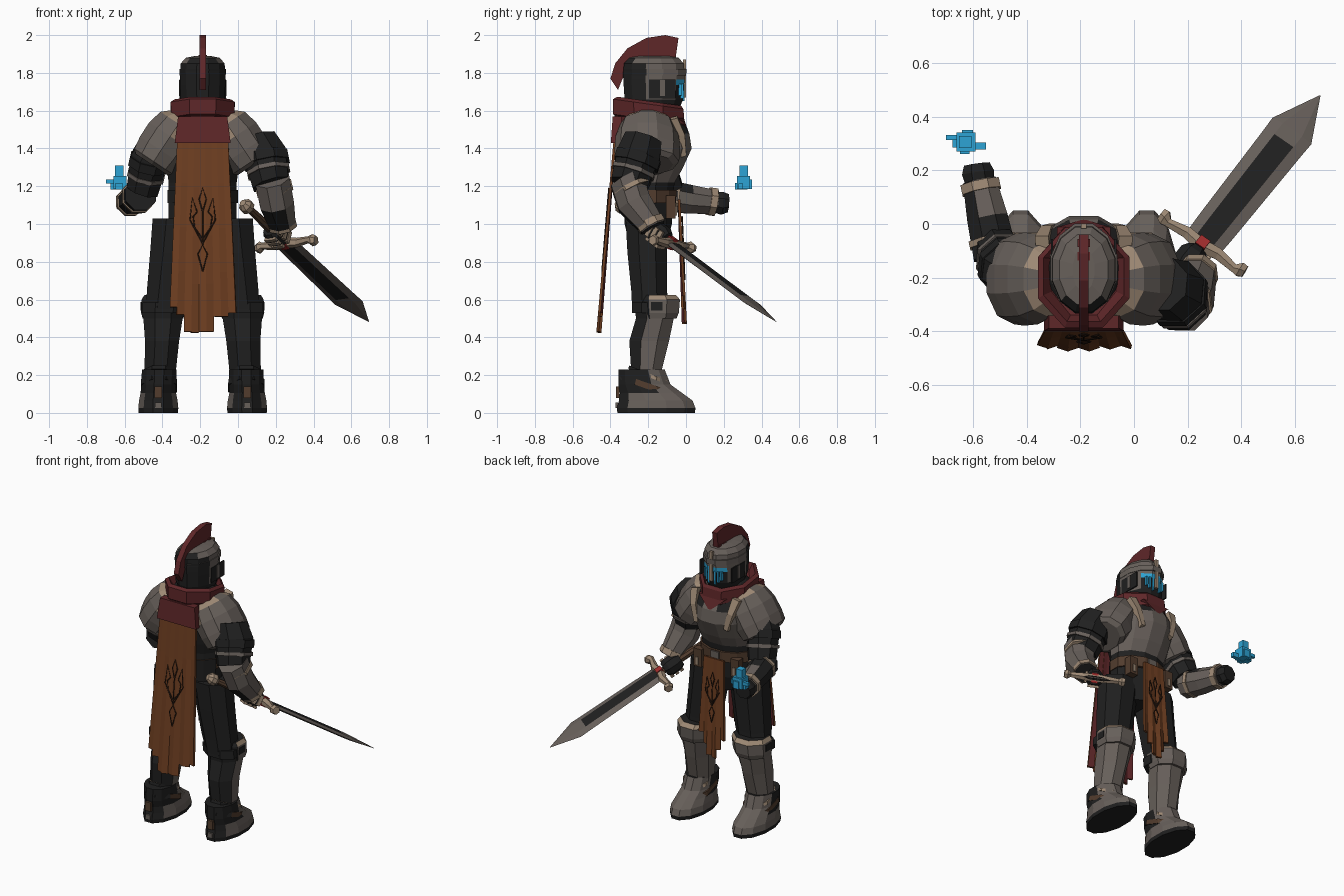
import bpy, bmesh, math
from mathutils import Vector, Matrix

cube = bpy.data.objects.get("Cube")
if cube:
    bpy.data.objects.remove(cube)

PALETTE = {
    "black": (.014, .014, .014), "steel": (.135, .115, .102), "bone": (.34, .25, .175),
    "cloth_brown": (.155, .048, .015), "leather": (.085, .046, .027), "dark_red": (.113, .02, .022),
    "glow_blue": (.026, .37, .66), "gem_red": (.36, .026, .026), "ink": (.026, .012, .007)}
MATS = {}
for key, rgb in PALETTE.items():
    m = bpy.data.materials.new(key)
    m.use_nodes = True
    m.diffuse_color = (*rgb, 1)
    m.node_tree.nodes["Principled BSDF"].inputs["Base Color"].default_value = (*rgb, 1)
    MATS[key] = m

CX = -.187                       # body centre line
SIDES = (("left", 1), ("right", -1))


def finish(name, bm, rule, matrix=None):
    """Turn a bmesh into an object; rule is a colour or a function of normal and centre."""
    bmesh.ops.recalc_face_normals(bm, faces=bm.faces)
    bm.normal_update()
    me = bpy.data.meshes.new(name)
    used = []
    for f in bm.faces:
        key = rule if isinstance(rule, str) else rule(f.normal, f.calc_center_median())
        if key not in used:
            used.append(key)
            me.materials.append(MATS[key])
        f.material_index = used.index(key)
    bm.to_mesh(me)
    bm.free()
    ob = bpy.data.objects.new(name, me)
    if matrix:
        ob.matrix_world = matrix
    bpy.context.collection.objects.link(ob)


def skin(name, rings, rule, matrix=None):
    bm = bmesh.new()
    rows = [[bm.verts.new(p) for p in ring] for ring in rings]
    n = len(rows[0])
    for a, b in zip(rows, rows[1:]):
        for i in range(n):
            bm.faces.new((a[i], a[(i + 1) % n], b[(i + 1) % n], b[i]))
    bm.faces.new(rows[0])
    bm.faces.new(rows[-1])
    finish(name, bm, rule, matrix)


def loft(name, rings, rule, axis=(0, 0, 1), sides=8, matrix=None):
    """Rings are (x, y, z, radius across, radius deep), square to the axis."""
    d = Vector(axis).normalized()
    u = (Vector((0, 0, 1)) if abs(d.y) > .8 else Vector((0, 1, 0))).cross(d).normalized()
    v = d.cross(u)
    k = 1 / math.cos(math.pi / sides)
    angles = [(i + .5) * math.tau / sides for i in range(sides)]
    skin(name, [[Vector((x, y, z)) + u * (ra * k * math.cos(t)) + v * (rb * k * math.sin(t))
                 for t in angles] for x, y, z, ra, rb in rings], rule, matrix)


def limb(name, pts, rule, sides=8, matrix=None):
    axis = Vector(pts[-1][:3]) - Vector(pts[0][:3])
    loft(name, [(*p, p[3]) for p in pts], rule, axis, sides, matrix)


def band(name, a, b, t, r, width, colour):
    """Ring around a limb, at fraction t of the way from a to b."""
    a, b = Vector(a[:3]), Vector(b[:3])
    p, d = a.lerp(b, t), (b - a).normalized() * width / 2
    limb(name, [(*(p - d), r), (*(p + d), r)], colour)


def box(name, loc, size, colour, matrix=None):
    bm = bmesh.new()
    bmesh.ops.create_cube(bm, size=1, matrix=Matrix.Translation(loc) @ Matrix.Diagonal((*size, 1)))
    finish(name, bm, colour, matrix)


def fronted(colour):             # coloured in front, dark behind
    return lambda n, c: "black" if n.y < -.3 else colour


# Legs
for side, s in SIDES:
    def leg(rows):
        return [(CX + s * o, y, z, ra, rb) for o, y, z, ra, rb in rows]
    loft(side + "_thigh", leg([(.2, -.19, .55, .1, .095), (.185, -.195, .65, .11, .095),
         (.16, -.205, .85, .118, .105), (.14, -.21, 1.03, .125, .11)]), "black")
    loft(side + "_shin", leg([(.225, -.21, .15, .08, .08), (.225, -.21, .22, .083, .08),
         (.215, -.195, .38, .09, .105), (.21, -.165, .5, .104, .1), (.21, -.17, .56, .106, .1)]),
         fronted("steel"))
    loft(side + "_knee_guard", leg([(.21, -.15, .5, .108, .1), (.21, -.15, .53, .116, .112),
         (.205, -.15, .6, .118, .118), (.2, -.155, .625, .108, .1)]),
         lambda n, c: "black" if n.y < -.3 or n.z > .8 else "bone" if c.z > .605 else "steel")
    loft(side + "_knee_strap", leg([(.205, -.2, .53, .116, .085), (.2, -.2, .585, .118, .085)]), "black")
    box(side + "_knee_patch", (CX + s * .324, -.155, .565), (.008, .06, .045), "black")
    loft(side + "_boot", leg([(.235, -.158, 0, .104, .205), (.235, -.158, .025, .106, .208),
         (.235, -.16, .065, .102, .195), (.235, -.185, .105, .094, .165), (.232, -.22, .15, .092, .138),
         (.23, -.235, .23, .092, .122)]),
         lambda n, c: "black" if c.z < .03 or n.y < -.3 or (c.z > .1 and n.y < .3) else "steel", sides=12)
    loft(side + "_ankle_strap", leg([(.231, -.215, .13, .096, .146), (.231, -.208, .16, .095, .142)]),
         fronted("leather"), axis=(0, .35, 1))
    loft(side + "_instep_trim", leg([(.232, -.2, .19, .088, .114), (.232, -.2, .21, .087, .109)]),
         fronted("bone"), axis=(0, .4, 1))
    box(side + "_heel_clasp", (CX + s * .235, -.362, .11), (.04, .018, .06), "leather")
    box(side + "_heel_stud", (CX + s * .235, -.366, .04), (.035, .012, .03), "steel")

# Torso and belt
loft("torso", [(CX, y, z, ra, rb) for y, z, ra, rb in (
    (-.2, .9, .12, .1), (-.2, 1, .18, .125), (-.2, 1.15, .18, .13), (-.195, 1.22, .18, .135),
    (-.185, 1.29, .19, .165), (-.17, 1.4, .2, .2), (-.175, 1.48, .2, .192), (-.19, 1.58, .16, .15),
    (-.19, 1.64, .1, .1))],
    lambda n, c: "black" if n.y < -.3 or c.z < 1.2 or (c.z > 1.48 and abs(n.x) > .4) else "steel", sides=12)
loft("belt", [(CX, -.195, 1.11, .186, .142), (CX, -.195, 1.18, .186, .145)], fronted("leather"), sides=12)
box("belt_buckle", (CX, -.05, 1.15), (.06, .016, .05), "steel")
for side, s in SIDES:
    box(side + "_belt_pouch", (CX + s * .14, -.08, 1.09), (.06, .05, .12), "leather")
    box(side + "_pouch_clasp", (CX + s * .14, -.053, 1.07), (.02, .009, .05), "bone")
    limb(side + "_harness_strap", [(CX + s * .155, -.07, 1.56, .026), (CX + s * .138, -.025, 1.47, .02),
                                   (CX + s * .11, -.012, 1.36, .015)], "bone", 4)

# Shoulder guards
for side, s in SIDES:
    d = Vector((s * .55, 0, -.83))
    rows = ((0, .06, .09), (.05, .115, .135), (.13, .134, .16), (.22, .133, .165), (.29, .122, .16), (.31, .1, .13))
    loft(side + "_shoulder_guard",
         [(*(Vector((CX + s * .1, -.205, 1.572)) + d * t), ra, rb) for t, ra, rb in rows],
         lambda n, c: "bone" if abs(c.x - CX) < .18 and c.z > 1.42 else "steel", d, 10)

# Arms: shoulder-to-elbow and elbow-to-wrist paths
ARMS = {
    "sword": [(.1, -.225, 1.45, .1), (.145, -.25, 1.36, .115), (.175, -.3, 1.21, .098),
              (.18, -.315, 1.24, .092), (.205, -.275, 1.11, .09), (.24, -.175, .98, .066)],
    "spell": [(-.42, -.2, 1.44, .09), (-.465, -.17, 1.35, .1), (-.505, -.1, 1.18, .085),
              (-.515, -.12, 1.155, .082), (-.545, .02, 1.13, .076), (-.575, .16, 1.115, .062)]}
for arm, p in ARMS.items():
    limb(arm + "_upper_arm", p[:3], "black")
    band(arm + "_arm_pad", p[1], p[2], .15, p[1][3] + .005, .05, "black")
    band(arm + "_arm_plate", p[1], p[2], .55, p[1][3] - .002, .022, "steel")
    band(arm + "_elbow_trim", p[3], p[5], .2, p[3][3] + .005, .024, "bone")
    limb(arm + "_forearm", p[3:],
         (lambda n, c: "black" if n.z < -.5 else "steel") if arm == "sword" else
         (lambda n, c: "black" if n.x < -.3 or n.y < -.5 or (c.y < 0 and n.z > .5) else "steel"))
    band(arm + "_cuff", p[3], p[5], .92, .073, .036, "bone")
limb("spell_hand", [(-.575, .15, 1.115, .052), (-.58, .19, 1.11, .06), (-.585, .222, 1.11, .048)], "black")

# Helmet
loft("helmet", [(CX, -.17, z, ra, rb) for z, ra, rb in (
    (1.6, .1, .13), (1.66, .116, .155), (1.735, .12, .16), (1.765, .12, .162), (1.8, .12, .163),
    (1.85, .116, .158), (1.88, .09, .13), (1.89, .04, .08))],
    lambda n, c: ("black" if n.y < -.35 or c.z < 1.65 else
                  "steel" if c.z > 1.77 or n.y < .6 else
                  "glow_blue" if 1.735 < c.z < 1.765 and n.y > .75 else "black"), sides=12)
loft("helmet_brow", [(CX, -.165, 1.785, .122, .166), (CX, -.165, 1.82, .123, .167)], fronted("steel"), sides=12)
box("nose_ridge", (CX, -.008, 1.77), (.022, .018, .2), "bone")
for side, s in SIDES:
    for k, h in ((.024, .09), (.044, .075), (.062, .06)):
        box(side + "_visor_glow", (CX + s * k, -.008 - k * .35, 1.74 - h / 2), (.011, .018, h), "glow_blue")
    box(side + "_cheek_patch", (CX + s * .118, -.125, 1.715), (.009, .14, .1), "black")
    box(side + "_cheek_plate", (CX + s * .122, -.125, 1.72), (.008, .025, .085), "steel")

# Crest
crest = ((-.4, 1.77), (-.375, 1.85), (-.31, 1.93), (-.21, 1.985), (-.11, 2), (-.04, 1.985),
         (-.055, 1.88), (-.2, 1.87), (-.3, 1.83), (-.34, 1.76), (-.36, 1.71))
skin("crest", [[(CX + dx, y, z) for y, z in crest] for dx in (-.018, .018)], "dark_red")
for i in range(5):
    box("crest_base", (CX, -.07 - i * .05, 1.886 - i * i * .003), (.046, .03, .02), "dark_red")

# Scarf collar
loft("collar", [(CX, y, z, ra, rb) for y, z, ra, rb in (
    (-.195, 1.5, .145, .175), (-.195, 1.55, .155, .185), (-.197, 1.555, .166, .192), (-.2, 1.635, .17, .188),
    (-.195, 1.65, .15, .17), (-.19, 1.6, .12, .15))], "dark_red", (0, .14, 1))
skin("scarf_point", [[(CX - .1, y - .03, 1.56), (CX + .1, y - .03, 1.56), (CX, y, 1.475)] for y in (-.03, .018)],
     "dark_red")
skin("scarf_drape", [[(CX - .13, y, 1.57), (CX + .13, y, 1.57), (CX + .148, y - .01, 1.43),
                      (CX - .148, y - .01, 1.43)] for y in (-.34, -.388)], "dark_red")


# Hanging cloth with ragged strips, lined in red
def cloth(name, y0, y1, z0, w0, w1, ends, back):
    def pt(i, z):
        t = (z0 - z) / (z0 - min(ends))
        f = i / len(ends) - .5
        fold = .007 * (-1) ** i * t
        return (CX + f * (w0 + (w1 - w0) * t), y0 + (y1 - y0) * t + fold, z)
    bm = bmesh.new()
    for i, end in enumerate(ends):
        zs = [z0 + (end - z0) * k / 4 for k in range(5)]
        cols = [[bm.verts.new(pt(j, z)) for z in zs] for j in (i, i + 1)]
        for k in range(4):
            quad = [cols[0][k + 1], cols[1][k + 1], cols[1][k], cols[0][k]]
            bm.faces.new(quad if back else quad[::-1])
    me = bpy.data.meshes.new(name)
    bm.to_mesh(me)
    bm.free()
    for key in ("cloth_brown", "dark_red"):
        me.materials.append(MATS[key])
    ob = bpy.data.objects.new(name, me)
    bpy.context.collection.objects.link(ob)
    mod = ob.modifiers.new("thickness", "SOLIDIFY")
    mod.thickness, mod.material_offset = .014, 1


cloth("cape", -.383, -.468, 1.45, .27, .36, (.56, .52, .43, .425, .43, .43, .51, .51, .53), True)
cloth("tabard", -.03, -.002, 1.13, .15, .2, (.6, .53, .47, .48, .55, .62), False)


# Fork ornament drawn in thin lines
def ornament(name, zc, size, depth):
    cu = bpy.data.curves.new(name, "CURVE")
    cu.dimensions, cu.bevel_depth, cu.bevel_resolution = "3D", .0035, 0
    cu.materials.append(MATS["ink"])
    lines = [[(0, -.55), (-.06, -.33), (0, -.22), (.06, -.33), (0, -.55)], [(0, -.22), (0, .25)],
             [(0, .2), (-.045, .36), (0, .5), (.045, .36), (0, .2)]]
    for s in (-1, 1):
        lines += [[(0, -.14), (s * .1, 0), (s * .12, .14), (s * .07, .2), (s * .13, .38), (s * .16, .1), (0, -.2)]]
    for line in lines:
        sp = cu.splines.new("POLY")
        sp.points.add(len(line) - 1)
        for point, (x, z) in zip(sp.points, line):
            h = zc + z * size
            point.co = (CX + x * size, depth(h), h, 1)
    bpy.context.collection.objects.link(bpy.data.objects.new(name, cu))


ornament("cape_ornament", .98, .42, lambda z: -.387 - .083 * (1.45 - z))
ornament("tabard_ornament", .88, .32, lambda z: -.024 + .042 * (1.13 - z))

# Sword, in its own frame: x along the guard, y toward the tip
tip = Vector((.44, .555, -.415)).normalized()
side_dir = Vector((.31, -.2, .035))
side_dir = (side_dir - tip * side_dir.dot(tip)).normalized()
frame = Matrix((side_dir, tip, side_dir.cross(tip))).transposed().to_4x4()
frame.translation = (.25, -.08, .9)
blade = [[(x * w, y, z * t) for x, z in ((-1, 0), (-.5, 1), (.5, 1), (1, 0), (.5, -1), (-.5, -1))]
         for y, w, t in ((.02, .075, .012), (.1, .078, .012), (.57, .086, .011), (.63, .088, .01), (.825, .002, .001))]
skin("sword_blade", blade, lambda n, c: "black" if abs(c.x) < .01 and c.y < .6 else "steel", frame)
for s in (-1, 1):
    limb("sword_guard", [(0, 0, 0, .026), (s * .07, .012, 0, .022), (s * .15, 0, 0, .016),
                         (s * .17, .01, 0, .028), (s * .19, .015, 0, .022)], "bone", 6, frame)
limb("sword_grip", [(0, 0, 0, .02), (0, -.2, 0, .023), (0, -.36, 0, .018)], "leather", 8, frame)
limb("sword_pommel", [(0, -.345, 0, .018), (0, -.365, 0, .036), (0, -.395, 0, .036), (0, -.42, 0, .018)],
     "bone", 8, frame)
box("sword_gem", (0, 0, 0), (.042, .042, .062), "gem_red", frame)
limb("sword_hand", [(0, -.03, 0, .04), (0, -.06, 0, .055), (0, -.12, 0, .055), (0, -.15, 0, .04)], "black", 8, frame)
for k in range(3):
    box("sword_finger_plate", (0, -.05 - k * .035, -.053), (.07, .024, .016), "bone", frame)
    box("sword_knuckle_plate", (.053, -.05 - k * .035, 0), (.016, .024, .07), "bone", frame)

# Floating spell made of blocks
for loc, size in (((-.625, .305, 1.22), (.07, .07, .07)), ((-.628, .305, 1.275), (.045, .045, .07)),
                  ((-.675, .322, 1.225), (.05, .02, .022)), ((-.575, .29, 1.2), (.05, .025, .03)),
                  ((-.62, .335, 1.21), (.04, .03, .05)), ((-.63, .275, 1.2), (.035, .03, .035)),
                  ((-.655, .305, 1.2), (.04, .04, .035))):
    box("spell_block", loc, size, "glow_blue")
